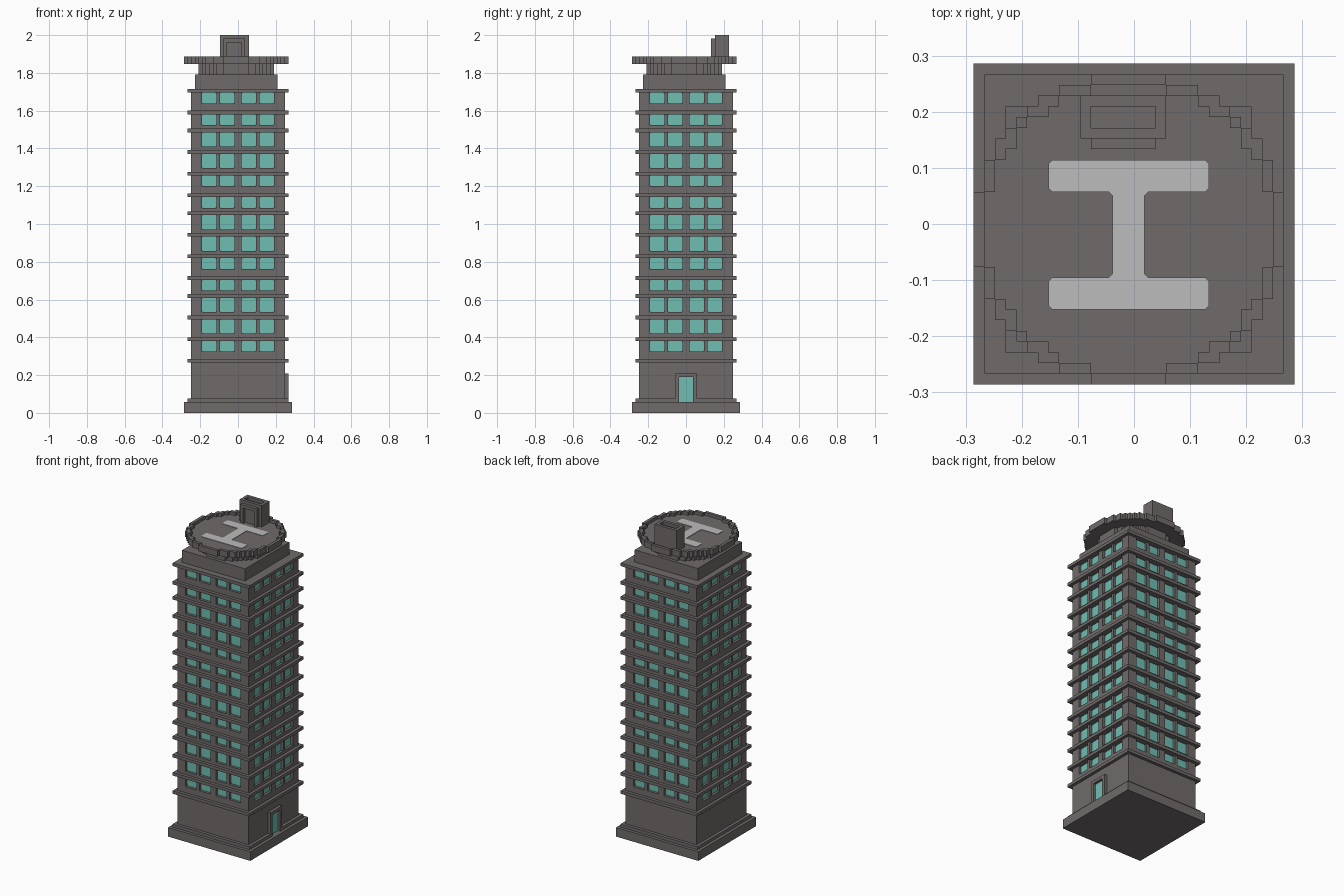
import bpy, bmesh, math
from mathutils import Matrix, Vector

cube = bpy.data.objects.get("Cube")
if cube:
    bpy.data.objects.remove(cube, do_unlink=True)

# Everything is laid out on a block grid: 30 x 30 wide, 105 high
UNIT = 2 / 105
MID = 15
TO_WORLD = Matrix.Scale(UNIT, 4) @ Matrix.Translation((-MID, -MID, 0))


def material(name, rgb):
    mat = bpy.data.materials.new(name)
    mat.use_nodes = True
    mat.diffuse_color = (*rgb, 1)
    mat.node_tree.nodes["Principled BSDF"].inputs["Base Color"].default_value = (*rgb, 1)
    return mat


CONCRETE = material("concrete_grey", (0.159, 0.147, 0.144))
GLASS = material("teal_glass", (0.162, 0.515, 0.445))
PAINT = material("pale_marking", (0.503, 0.503, 0.503))


def finish(name, bm, mat):
    bm.transform(TO_WORLD)
    bmesh.ops.recalc_face_normals(bm, faces=bm.faces)
    mesh = bpy.data.meshes.new(name)
    bm.to_mesh(mesh)
    bm.free()
    mesh.materials.append(mat)
    obj = bpy.data.objects.new(name, mesh)
    bpy.context.collection.objects.link(obj)
    return obj


def add_box(bm, x, y, z):
    size = [b - a for a, b in (x, y, z)]
    centre = [(a + b) / 2 for a, b in (x, y, z)]
    m = Matrix.Translation(centre) @ Matrix.Diagonal((*size, 1))
    return bmesh.ops.create_cube(bm, size=1, matrix=m)["verts"]


def boxes(name, items, mat=CONCRETE):
    bm = bmesh.new()
    for item in items:
        add_box(bm, *item)
    return finish(name, bm, mat)


def extrude_up(bm, faces, vec):
    out = bmesh.ops.extrude_face_region(bm, geom=faces, use_keep_orig=True)
    moved = [v for v in out["geom"] if isinstance(v, bmesh.types.BMVert)]
    bmesh.ops.translate(bm, verts=moved, vec=vec)
    return moved


def cell_plate(name, rule, z0, z1):
    """Slab made of every grid cell whose centre satisfies the rule."""
    bm = bmesh.new()
    corners = {}
    for i in range(30):
        for j in range(30):
            if rule(i + 0.5, j + 0.5):
                ring = [(i, j), (i + 1, j), (i + 1, j + 1), (i, j + 1)]
                for c in ring:
                    if c not in corners:
                        corners[c] = bm.verts.new((*c, z0))
                bm.faces.new([corners[c] for c in ring])
    extrude_up(bm, bm.faces[:], (0, 0, z1 - z0))
    return finish(name, bm, CONCRETE)


def clipped(points, cut):
    """Polygon with every corner clipped by a short diagonal."""
    out = []
    for i, p in enumerate(points):
        p = Vector(p)
        for q in (points[i - 1], points[(i + 1) % len(points)]):
            out.append(p + (Vector(q) - p).normalized() * cut)
    return out


# Base plinth, with a step that is interrupted by the doorway
boxes("base_plinth", [((0, 30), (0, 30), (0, 3))])
boxes("base_step", [((1, 28), (1, 29), (3, 4)),
                    ((28, 29), (1, 12), (3, 4)),
                    ((28, 29), (18, 29), (3, 4))])
boxes("ground_floor", [((2, 28), (2, 28), (4, 14))])

# Entrance on the model's left side
boxes("door_frame", [((28, 29), (12, 13), (3, 11)),
                     ((28, 29), (17, 18), (3, 11)),
                     ((28, 29), (13, 17), (10, 11))])
boxes("door_glass", [((28, 28.15), (13, 17), (3, 10))], GLASS)

# Storey heights and window heights repeat every four floors
gaps = [(6, 5, 6, 6)[i % 4] for i in range(13)]
ledges = [89]
for g in gaps:
    ledges.append(ledges[-1] - g)
windows = [(ledges[i] - (3, 3, 4, 4)[i % 4], ledges[i]) for i in range(13)]

boxes("tower_core", [((3, 27), (3, 27), (14, 90))])
boxes("floor_ledges", [((1, 29), (1, 29), (k, k + 1)) for k in ledges])
boxes("wall_bands", [((2, 28), (2, 28), (ledges[i + 1] + 1, w[0]))
                     for i, w in enumerate(windows)])

# Corner piers, and mullions and glass repeated round the four sides
boxes("corner_piers", [((x, x + 3), (y, y + 3), w)
                       for w in windows for x in (2, 25) for y in (2, 25)])
mullions, panes = bmesh.new(), bmesh.new()
for side in range(4):
    turn = Matrix.Rotation(side * math.pi / 2, 3, 'Z')
    pivot = Matrix.Translation((-MID, -MID, 0))
    for low, high in windows:
        for x in ((9, 10), (14, 16), (20, 21)):
            vs = add_box(mullions, x, (2, 3), (low, high))
            bmesh.ops.rotate(mullions, verts=vs, matrix=turn, space=pivot)
        for x in (5, 10, 16, 21):
            outline = clipped([(x, low), (x + 4, low), (x + 4, high), (x, high)], 0.35)
            vs = [panes.verts.new((p.x, 3, p.y)) for p in outline]
            face = panes.faces.new(vs)
            vs += extrude_up(panes, [face], (0, -0.15, 0))
            bmesh.ops.rotate(panes, verts=vs, matrix=turn, space=pivot)
finish("window_mullions", mullions, CONCRETE)
finish("window_glass", panes, GLASS)

# Roof block and stepped round landing deck
HUB = 14.5


def within(radius):
    return lambda x, y: math.hypot(x - HUB, y - HUB) <= radius


boxes("roof_block", [((3, 26), (3, 26), (90, 94))])
cell_plate("deck_support", within(10.5), 94, 97)
cell_plate("deck_floor", within(14.5), 97, 98)
cell_plate("deck_rim", lambda x, y: 13.5 < math.hypot(x - HUB, y - HUB) <= 14.5, 98, 99)

# Painted landing mark: two bars joined by a stem
mark = [(7, 7), (22, 7), (22, 10), (16, 10), (16, 18), (22, 18),
        (22, 21), (7, 21), (7, 18), (13, 18), (13, 10), (7, 10)]
bm = bmesh.new()
face = bm.faces.new([bm.verts.new((p.x, p.y, 98)) for p in clipped(mark, 0.35)])
extrude_up(bm, [face], (0, 0, 0.15))
finish("landing_mark", bm, PAINT)

# Roof access hut with sunken roof and a door surround
boxes("roof_hut", [((10, 18), (23, 27), (98, 104))])
cell_plate("hut_parapet", lambda x, y: 10 < x < 18 and 23 < y < 27
           and not (11 < x < 17 and 24 < y < 26), 104, 105)
boxes("hut_door_surround", [((11, 12), (22, 23), (98, 104)),
                            ((16, 17), (22, 23), (98, 104)),
                            ((12, 16), (22, 23), (103, 104))])
